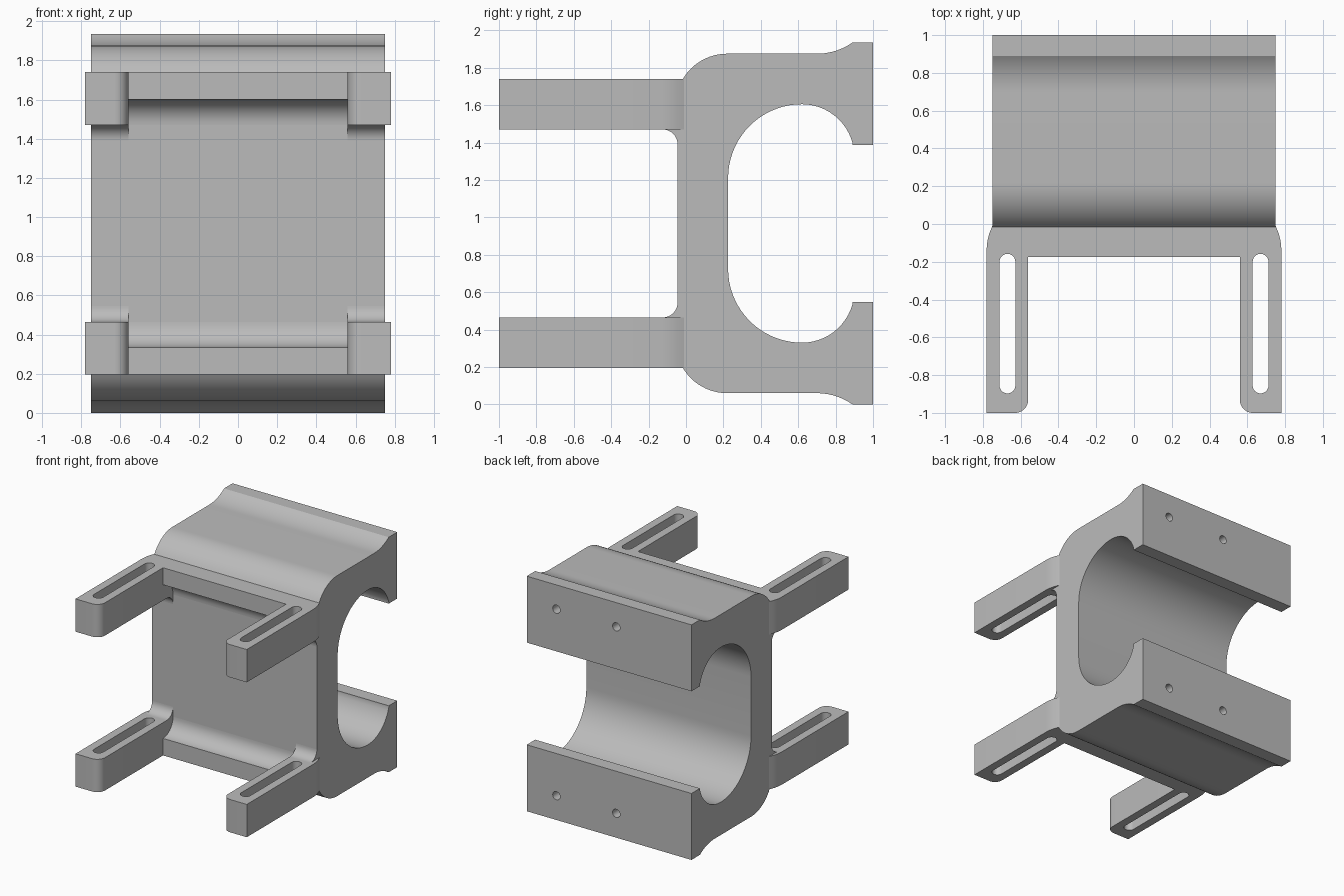
import bpy, bmesh
from math import radians, sin, cos

HEIGHT = 1.935
HALF = 0.75          # half width of the body
FRONT = -0.045       # front plane of the body
TOP, UNDER = 1.74, 1.47   # top and underside of the upper arms

cube = bpy.data.objects.get("Cube")
if cube:
    bpy.data.objects.remove(cube, do_unlink=True)

grey = bpy.data.materials.new("plain_grey")
grey.use_nodes = True
grey.diffuse_color = (0.5, 0.5, 0.5, 1)
grey.node_tree.nodes["Principled BSDF"].inputs["Base Color"].default_value = (0.5, 0.5, 0.5, 1)


def arc(cx, cy, r, start, end, steps=12):
    angles = [radians(start + (end - start) * i / steps) for i in range(steps + 1)]
    return [(cx + r * cos(a), cy + r * sin(a)) for a in angles]


def prism(name, outline, axis, low, high):
    """Extrude a closed outline along an axis from low to high."""
    place = {"x": lambda u, v: (low, u, v),
             "y": lambda u, v: (u, low, v),
             "z": lambda u, v: (u, v, low)}[axis]
    bm = bmesh.new()
    face = bm.faces.new([bm.verts.new(place(u, v)) for u, v in outline])
    new = bmesh.ops.extrude_face_region(bm, geom=[face])["geom"]
    shift = [high - low if a == axis else 0 for a in "xyz"]
    bmesh.ops.translate(bm, vec=shift, verts=[e for e in new if isinstance(e, bmesh.types.BMVert)])
    bmesh.ops.recalc_face_normals(bm, faces=bm.faces)
    mesh = bpy.data.meshes.new(name)
    bm.to_mesh(mesh)
    bm.free()
    mesh.materials.append(grey)
    obj = bpy.data.objects.new(name, mesh)
    bpy.context.collection.objects.link(obj)
    return obj


def cut(obj, cutter):
    cutter.hide_render = True
    mod = obj.modifiers.new("cut", "BOOLEAN")
    mod.operation, mod.solver, mod.object = "DIFFERENCE", "EXACT", cutter
    bpy.context.view_layer.objects.active = obj
    bpy.ops.object.modifier_apply(modifier=mod.name)
    bpy.data.objects.remove(cutter, do_unlink=True)


def flip(outline):
    return [(y, HEIGHT - z) for y, z in outline]


# Body: C-shaped section, symmetric about its middle height
upper = [(FRONT, TOP)]
upper += arc(0.22, 1.6, 0.275, 149.4, 90)        # rounded shoulder
upper += arc(0.7, 2.206, 0.331, -90, -55)        # flare to the rear lip
upper += [(1, HEIGHT), (1, 1.388), (0.89, 1.388)]
upper += arc(0.62, 1.325, 0.28, 15, 90)          # channel, rear curve
upper += arc(0.62, 1.21, 0.395, 90, 180, 18)[1:]     # channel, front curve
body = prism("body", upper + flip(upper)[::-1], "x", -HALF, HALF)

# Blind screw holes in the rear faces
for x in (0.48, -0.065):
    for z in (1.735, HEIGHT - 1.735):
        cut(body, prism("hole_cutter", arc(x, z, 0.034, 0, 345, 23), "y", 0.7, 1.1))
parts = [body]

# Crossbars with a concave fillet, and the fillets where the arms meet the body
bar = [(FRONT, TOP), (-0.175, TOP)] + arc(-0.175, UNDER, 0.13, 90, 0)
fillet = [(FRONT, UNDER)] + arc(-0.125, UNDER - 0.08, 0.08, 90, 0)
arm_in, arm_out = 0.56, 0.78

for level in ("upper", "lower"):
    turn = flip if level == "lower" else list
    parts.append(prism(level + "_crossbar", turn(bar), "x", -arm_in, arm_in))
    low, high = (UNDER, TOP) if level == "upper" else (HEIGHT - TOP, HEIGHT - UNDER)
    for side, s in (("left", 1), ("right", -1)):
        ends = sorted((s * arm_in, s * HALF))
        parts.append(prism(f"{level}_{side}_fillet", turn(fillet), "x", *ends))

        # Slotted arm: rounded inner tip, outer side easing into the body
        plan = [(arm_in, FRONT)] + arc(arm_in + 0.07, -0.93, 0.07, 180, 270)
        plan += [(arm_out, -1), (arm_out, -0.13), (0.776, -0.09), (0.766, -0.05),
                 (HALF, -0.01), (HALF, FRONT)]
        arm = prism(f"{level}_{side}_arm", [(s * x, y) for x, y in plan], "z", low, high)
        slot = arc(0.67, -0.2, 0.042, 0, 180) + arc(0.67, -0.855, 0.042, 180, 360)
        cut(arm, prism("slot_cutter", [(s * x, y) for x, y in slot], "z", low - 0.1, high + 0.1))
        parts.append(arm)

# Smooth the curved faces and keep the edges crisp
bpy.ops.object.select_all(action="DESELECT")
for part in parts:
    part.select_set(True)
bpy.context.view_layer.objects.active = body
bpy.ops.object.shade_smooth_by_angle(angle=radians(30))
